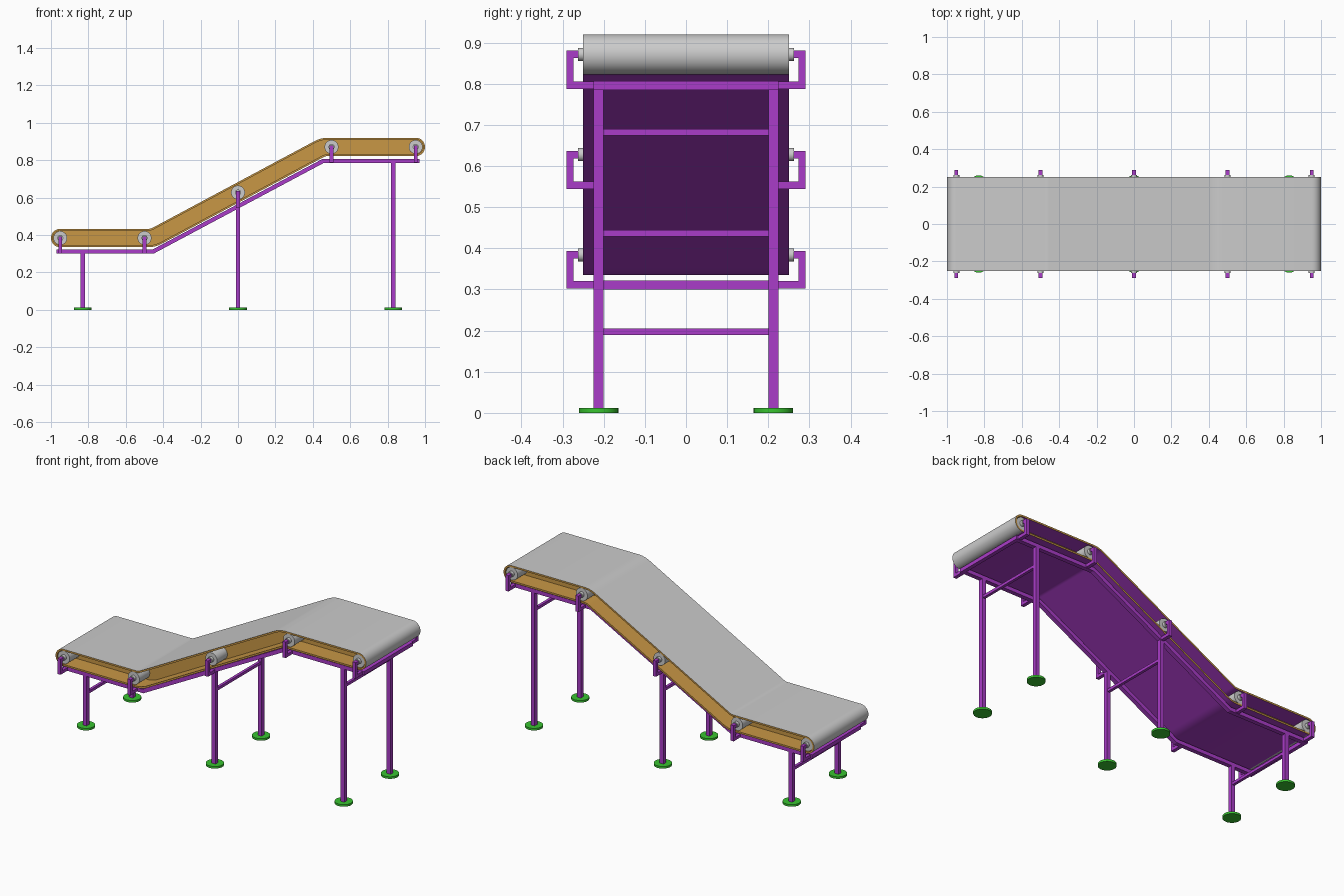
import bpy, bmesh, math
from math import sin, cos, pi

if "Cube" in bpy.data.objects:
    bpy.data.objects.remove(bpy.data.objects["Cube"])

ZL, ZH, BEND, END = 0.384, 0.871, 0.455, 0.951   # roller axis heights, bend x, end axis x
TH = math.atan2(ZH - ZL, 2 * BEND)
T2 = math.tan(TH / 2)


def material(name, rgb):
    m = bpy.data.materials.new(name)
    m.diffuse_color = (*rgb, 1)
    m.use_nodes = True
    m.node_tree.nodes["Principled BSDF"].inputs["Base Color"].default_value = m.diffuse_color
    return m


PURPLE = material("purple", (0.40, 0.045, 0.58))
TAN = material("tan", (0.58, 0.31, 0.06))
GREEN = material("green", (0.04, 0.55, 0.03))


def finish(name, bm, mats=(), smooth=False):
    bmesh.ops.recalc_face_normals(bm, faces=bm.faces)
    me = bpy.data.meshes.new(name)
    bm.to_mesh(me)
    bm.free()
    for m in mats:
        me.materials.append(m)
    ob = bpy.data.objects.new(name, me)
    bpy.context.collection.objects.link(ob)
    if smooth:
        bpy.ops.object.select_all(action='DESELECT')
        ob.select_set(True)
        bpy.context.view_layer.objects.active = ob
        bpy.ops.object.shade_smooth_by_angle(angle=math.radians(35))
    return ob


def prism(name, pts, y0, y1, mat):
    """Extrude an xz outline from y0 to y1."""
    bm = bmesh.new()
    a = [bm.verts.new((x, y0, z)) for x, z in pts]
    b = [bm.verts.new((x, y1, z)) for x, z in pts]
    bm.faces.new(a)
    bm.faces.new(b)
    for i in range(len(a)):
        j = (i + 1) % len(a)
        bm.faces.new((a[i], a[j], b[j], b[i]))
    return finish(name, bm, [mat])


def box(name, x0, x1, y0, y1, z0, z1, mat=PURPLE):
    return prism(name, [(x0, z0), (x1, z0), (x1, z1), (x0, z1)], y0, y1, mat)


def cylinder(name, r, depth, loc, along_y=False, mat=None):
    bm = bmesh.new()
    bmesh.ops.create_cone(bm, cap_ends=True, segments=32, radius1=r, radius2=r, depth=depth)
    ob = finish(name, bm, [mat] if mat else [], True)
    ob.location = loc
    if along_y:
        ob.rotation_euler.x = pi / 2
    return ob


def arc(cx, cz, r, a0, a1, n):
    return [(cx + r * cos(a0 + (a1 - a0) * i / n), cz + r * sin(a0 + (a1 - a0) * i / n))
            for i in range(n + 1)]


def side(o, R=0.1):
    """Conveyor path left to right, offset upwards by o, with rounded bends."""
    return ([(-END, ZL + o)]
            + arc(-BEND - R * T2, ZL + R, R - o, -pi / 2, -pi / 2 + TH, 6)
            + arc(BEND + R * T2, ZH - R, R + o, pi / 2 + TH, pi / 2, 6)
            + [(END, ZH + o)])


def loop(r):
    return (side(-r) + arc(END, ZH, r, -pi / 2, pi / 2, 16)[1:-1]
            + side(r)[::-1] + arc(-END, ZL, r, pi / 2, 1.5 * pi, 16)[1:-1])


# Belt: hollow loop, grey outside, purple undersides, tan inside and edges
OUT, INN = loop(0.049), loop(0.039)
n, ns = len(OUT), len(side(0))
bm = bmesh.new()
rings = [[bm.verts.new((x, y, z)) for x, z in pts]
         for pts, y in ((OUT, -0.25), (OUT, 0.25), (INN, 0.25), (INN, -0.25))]
for k in range(4):
    a, b = rings[k], rings[(k + 1) % 4]
    for i in range(n):
        j = (i + 1) % n
        f = bm.faces.new((a[i], a[j], b[j], b[i]))
        bottom, top = i < ns - 1, ns + 15 <= i < 2 * ns + 14
        if k == 0:
            f.material_index = 1 if bottom else 0
        elif k == 2:
            f.material_index = 1 if top else 2
        else:
            f.material_index = 2
finish("belt", bm, [None, PURPLE, TAN], True)

# Recessed side panels inside the belt loop
for s in (-1, 1):
    prism("inner_panel", INN, s * 0.15, s * 0.146, TAN)

# Feet, legs and leg braces
for x, top, brace in ((-0.83, 0.31, 0.197), (0, 0.553, 0.437), (0.83, 0.796, 0.682)):
    for s in (-1, 1):
        box("leg", x - 0.012, x + 0.012, s * 0.2, s * 0.225, 0.01, top)
        cylinder("foot", 0.048, 0.012, (x, s * 0.2125, 0.006), mat=GREEN)
    box("leg_brace", x - 0.008, x + 0.008, -0.2, 0.2, brace - 0.008, brace + 0.008)

# Side rails following the belt
RL, RH, H = 0.311, 0.796, 0.011
edge = lambda o: [(-0.97, RL + o), (-BEND - o * T2, RL + o), (BEND - o * T2, RH + o), (0.97, RH + o)]
for s in (-1, 1):
    prism("side_rail", edge(-H) + edge(H)[::-1], s * 0.2, s * 0.225, PURPLE)
for s, z in ((-1, RL), (1, RH)):
    box("end_crossbar", s * 0.97, s * 0.948, -0.2, 0.2, z - H, z + H)

# Rollers with axles, each carried by a C-shaped bracket per side
for x, z in ((-0.95, ZL), (-0.5, ZL), (0, (ZL + ZH) / 2), (0.5, ZH), (0.95, ZH)):
    cylinder("roller", 0.037, 0.49, (x, 0, z), True)
    cylinder("axle", 0.016, 0.524, (x, 0, z), True)
    base = {ZL: RL, ZH: RH}.get(z, 0.5535)
    if x in (-0.5, 0.5):
        base = RL if x < 0 else RH
    for s in (-1, 1):
        box("bracket_foot", x - 0.01, x + 0.01, s * 0.222, s * 0.29, base - 0.009, base + 0.009)
        box("bracket_post", x - 0.01, x + 0.01, s * 0.273, s * 0.29, base - 0.009, z + 0.009)
        box("bracket_top", x - 0.01, x + 0.01, s * 0.258, s * 0.29, z - 0.009, z + 0.009)
